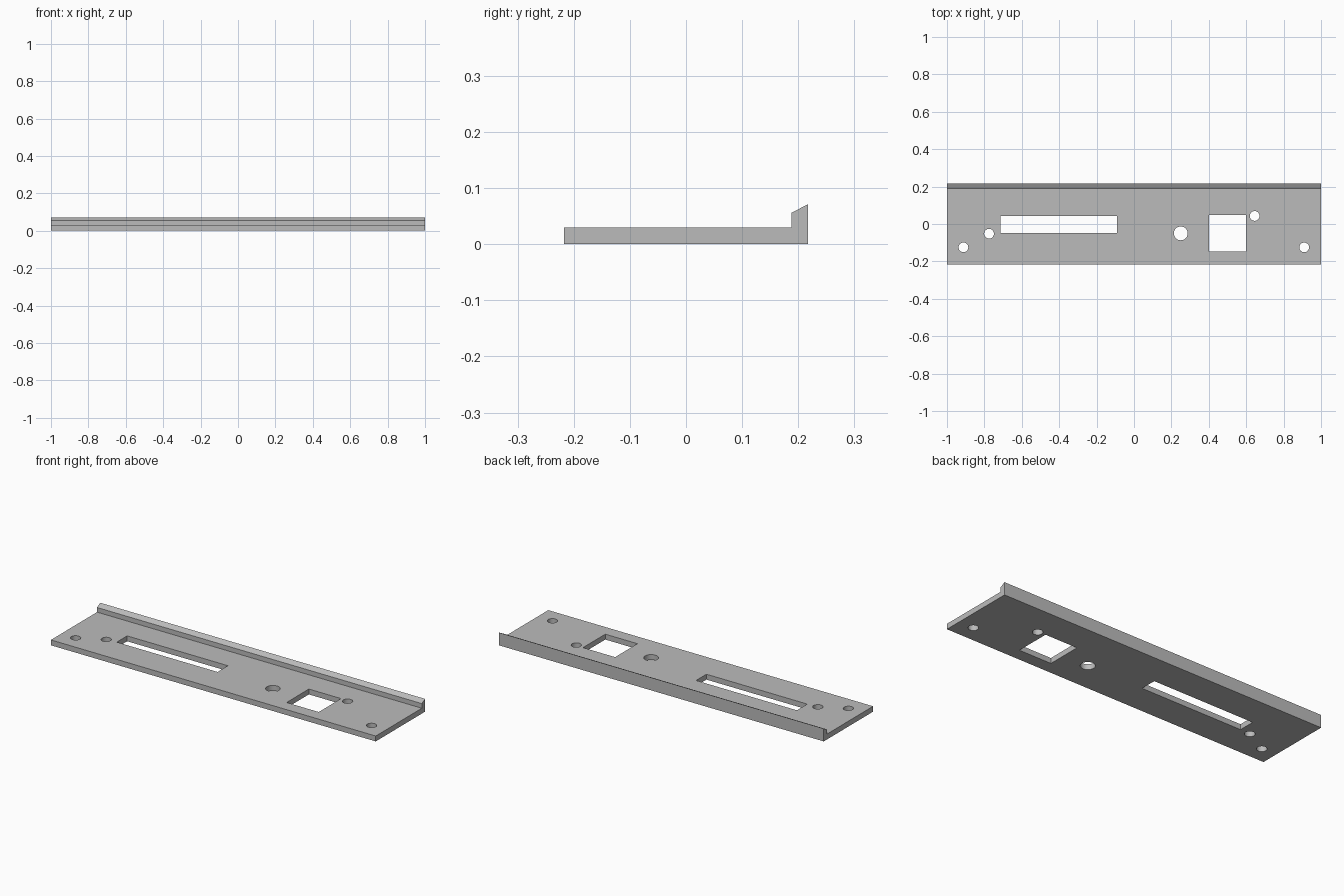
import bpy
import bmesh
from mathutils import Matrix, Vector

cube = bpy.data.objects.get("Cube")
if cube:
    bpy.data.objects.remove(cube, do_unlink=True)

grey = bpy.data.materials.new("plain grey")
grey.use_nodes = True
colour = (0.5, 0.5, 0.5, 1)
grey.diffuse_color = colour
grey.node_tree.nodes["Principled BSDF"].inputs["Base Color"].default_value = colour


def make_object(name, bm):
    bmesh.ops.recalc_face_normals(bm, faces=bm.faces)
    mesh = bpy.data.meshes.new(name)
    bm.to_mesh(mesh)
    bm.free()
    mesh.materials.append(grey)
    obj = bpy.data.objects.new(name, mesh)
    bpy.context.collection.objects.link(obj)
    return obj


# Plate with a raised, sloped lip along the back: side profile swept along x
profile = [(-0.217, 0), (0.217, 0), (0.217, 0.071),
           (0.188, 0.056), (0.188, 0.03), (-0.217, 0.03)]
bm = bmesh.new()
face = bm.faces.new([bm.verts.new((-1, y, z)) for y, z in profile])
swept = bmesh.ops.extrude_face_region(bm, geom=[face])["geom"]
bmesh.ops.translate(bm, vec=(2, 0, 0),
                    verts=[v for v in swept if isinstance(v, bmesh.types.BMVert)])
plate = make_object("mounting_plate", bm)

# Cutters for the openings, all in one helper mesh
bm = bmesh.new()
# Long slot and square window: x range, y range
for x0, x1, y0, y1 in [(-0.713, -0.092, -0.048, 0.043),
                       (0.402, 0.6, -0.147, 0.049)]:
    place = (Matrix.Translation(Vector(((x0 + x1) / 2, (y0 + y1) / 2, 0)))
             @ Matrix.Diagonal((x1 - x0, y1 - y0, 0.2, 1)))
    bmesh.ops.create_cube(bm, size=1, matrix=place)
# Round holes: centre and radius
for x, y, r in [(-0.912, -0.125, 0.026), (-0.775, -0.052, 0.026),
                (0.25, -0.05, 0.037), (0.645, 0.043, 0.026),
                (0.91, -0.125, 0.026)]:
    bmesh.ops.create_cone(bm, cap_ends=True, segments=32, radius1=r, radius2=r,
                          depth=0.2, matrix=Matrix.Translation((x, y, 0)))
cutter = make_object("hole_cutter", bm)
cutter.hide_render = True

# Cut the openings and discard the helper
cut = plate.modifiers.new("openings", "BOOLEAN")
cut.operation = "DIFFERENCE"
cut.solver = "EXACT"
cut.object = cutter
bpy.context.view_layer.objects.active = plate
plate.select_set(True)
cutter.select_set(False)
bpy.ops.object.modifier_apply(modifier=cut.name)
bpy.data.objects.remove(cutter, do_unlink=True)

# Smooth hole walls, crisp edges elsewhere
bpy.ops.object.shade_smooth_by_angle(angle=0.5)
